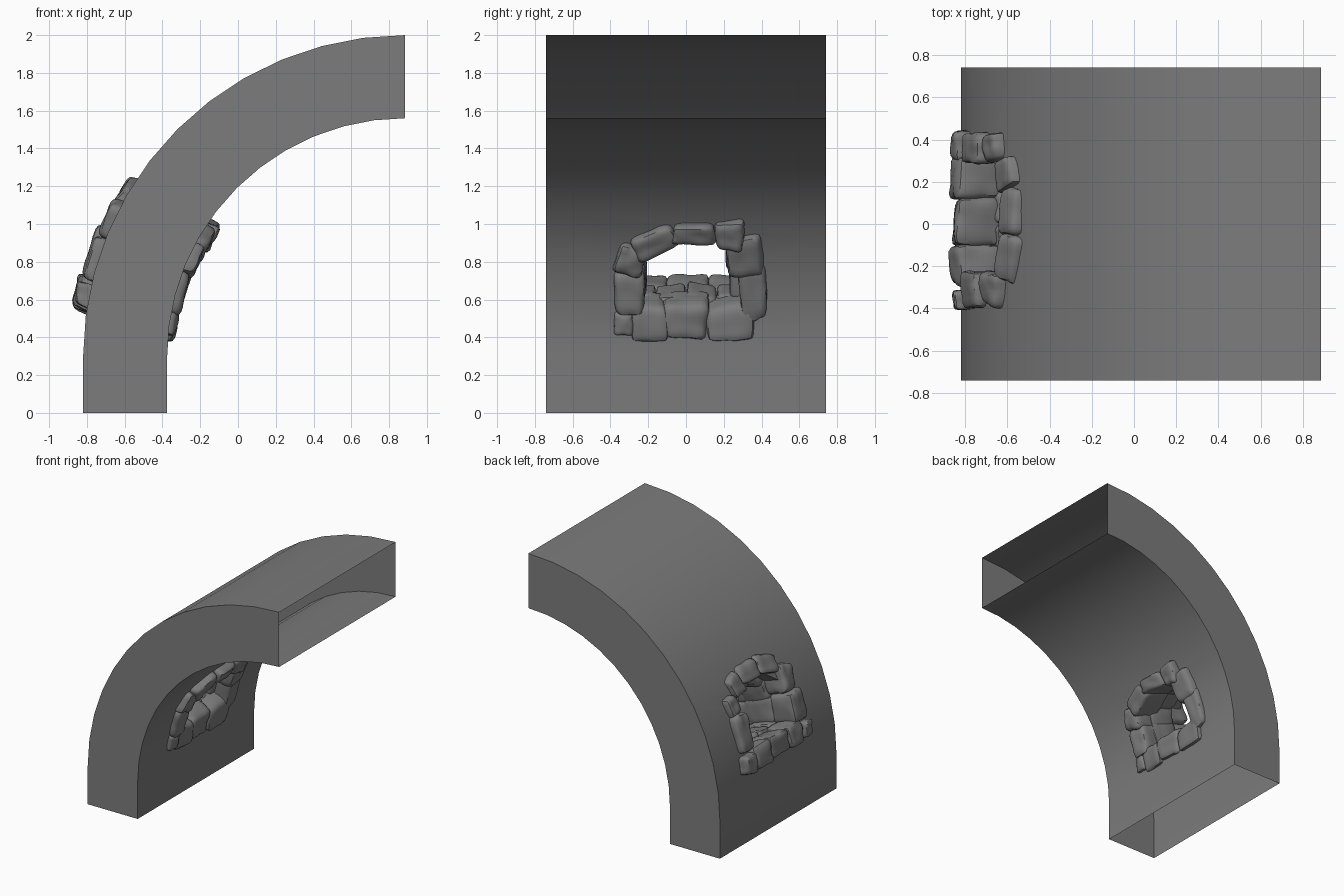
import bpy, bmesh, math, random
from mathutils import Vector, noise

if "Cube" in bpy.data.objects:
    bpy.data.objects.remove(bpy.data.objects["Cube"])

random.seed(4)
grey = bpy.data.materials.new("stone grey")
grey.diffuse_color = (0.2, 0.2, 0.2, 1)
grey.use_nodes = True
grey.node_tree.nodes["Principled BSDF"].inputs["Base Color"].default_value = grey.diffuse_color

CX, CZ = 0.885, 0.3          # centre of the vault curve
R_OUT, R_IN, HALF = 1.705, 1.26, 0.74
TILT = math.radians(19.5)    # direction of the window tunnel
U = Vector((-math.cos(TILT), 0, math.sin(TILT)))
V = Vector((math.sin(TILT), 0, math.cos(TILT)))
W = Vector((0, 1, 0))


def place(w, v, r):
    return Vector((CX, 0, CZ)) + W * w + V * v + U * r


def add_object(name, bm, angle):
    bmesh.ops.recalc_face_normals(bm, faces=bm.faces)
    mesh = bpy.data.meshes.new(name)
    for f in bm.faces:
        f.smooth = True
    bm.to_mesh(mesh)
    bm.free()
    mesh.set_sharp_from_angle(angle=math.radians(angle))
    mesh.materials.append(grey)
    ob = bpy.data.objects.new(name, mesh)
    bpy.context.collection.objects.link(ob)
    return ob


def prism(name, near, far):
    bm = bmesh.new()
    a = [bm.verts.new(p) for p in near]
    b = [bm.verts.new(p) for p in far]
    n = len(a)
    bm.faces.new(a)
    bm.faces.new(b[::-1])
    for i in range(n):
        bm.faces.new((a[i], b[i], b[(i + 1) % n], a[(i + 1) % n]))
    return add_object(name, bm, 30)


# Curved wall: straight foot and quarter-circle vault
def arc(r, z_r):
    pts = [(CX - r, 0)]
    for i in range(13):
        t = math.radians(7.5 * i)
        pts.append((CX - r * math.cos(t), CZ + z_r * math.sin(t)))
    return pts


profile = arc(R_OUT, 1.70) + arc(R_IN, R_IN)[::-1]
wall = prism("curved_wall", [(x, -HALF, z) for x, z in profile],
             [(x, HALF, z) for x, z in profile])

# Window opening cut through the wall
outline = [(-0.28, -0.22), (0.29, -0.22), (0.31, 0.12), (0.2, 0.26),
           (-0.12, 0.26), (-0.28, 0.13)]
cutter = prism("window_cutter", [place(w, v, 1.0) for w, v in outline],
               [place(w, v, 2.0) for w, v in outline])
cutter.hide_render = True
mod = wall.modifiers.new("window", 'BOOLEAN')
mod.object = cutter
mod.operation = 'DIFFERENCE'
mod.solver = 'EXACT'
bpy.context.view_layer.update()
cut = bpy.data.meshes.new_from_object(
    wall.evaluated_get(bpy.context.evaluated_depsgraph_get()))
wall.modifiers.clear()
bpy.data.objects.remove(cutter)

# The foot and the crown end are open
bm = bmesh.new()
bm.from_mesh(cut)
ends = [f for f in bm.faces if all(v.co.z < 1e-4 for v in f.verts)
        or all(v.co.x > CX - 1e-4 for v in f.verts)]
bmesh.ops.delete(bm, geom=ends, context='FACES')
bm.to_mesh(cut)
bm.free()
cut.set_sharp_from_angle(angle=math.radians(30))
wall.data = cut


# Rounded, slightly lumpy stone
def stone(name, w, v, r, sw, sv, sr, turn=0, lean=0):
    bm = bmesh.new()
    bmesh.ops.create_cube(bm, size=2)
    bmesh.ops.subdivide_edges(bm, edges=bm.edges[:], cuts=7, use_grid_fill=True)
    seed = Vector([random.uniform(0, 50) for _ in range(3)])
    taper = [random.uniform(-0.09, 0.09) for _ in range(6)]
    ct, st = math.cos(math.radians(turn)), math.sin(math.radians(turn))
    for vert in bm.verts:
        p = vert.co.copy()
        p /= sum(abs(c) ** 7 for c in p) ** (1 / 7)
        p *= 1 + 0.09 * noise.noise(p * 1.3 + seed)
        x = p.x * (1 + taper[0] * p.y + taper[1] * p.z) * sw / 2
        y = p.y * (1 + taper[2] * p.x + taper[3] * p.z) * sv / 2
        z = p.z * (1 + taper[4] * p.x + taper[5] * p.y) * sr / 2 + lean * y
        vert.co = place(w + x * ct - y * st, v + x * st + y * ct, r + z)
    add_object(name, bm, 40)


# Stone rings: across, up, width, height, turn
inner = [(-.33, -.25, .10, .13, 0), (-.195, -.25, .18, .21, 0), (0, -.235, .24, .20, 0),
         (.235, -.245, .24, .20, 4), (-.30, -.085, .16, .24, 0), (-.295, .10, .15, .17, -15),
         (-.165, .205, .25, .14, 26), (.04, .26, .22, .12, -2), (.23, .25, .16, .17, 0),
         (.31, .12, .20, .24, 6), (.355, -.08, .14, .30, 3)]
middle = [(-.24, -.22, .16, .17, 5), (-.08, -.22, .16, .16, 0), (.08, -.22, .17, .17, -4),
          (.24, -.22, .16, .17, 0), (-.29, -.06, .16, .19, 4), (-.28, .11, .16, .18, -10),
          (-.16, .245, .2, .15, 25), (.03, .28, .2, .14, 0), (.21, .25, .18, .16, -20),
          (.30, .11, .16, .18, 6), (.31, -.07, .16, .19, 0)]
outer = [(-.36, -.26, .09, .13, 0), (-.20, -.245, .20, .18, 0), (.01, -.245, .23, .17, 0),
         (.22, -.25, .20, .18, 0), (.37, -.27, .14, .15, 8), (-.31, -.06, .17, .23, 0),
         (-.31, .16, .16, .21, 8), (-.16, .32, .23, .15, 18), (.06, .34, .22, .14, 0),
         (.24, .30, .15, .18, -15), (.36, .18, .13, .15, -8), (.36, -.03, .14, .28, 0)]

for i, (w, v, sw, sv, turn) in enumerate(inner):
    surf = math.sqrt(R_IN ** 2 - v * v)
    stick = 0.055 + 0.07 * v
    stone(f"inner_stone_{i + 1}", w, v, surf + 0.08 - stick / 2, sw, sv,
          0.16 + stick, turn, -v / surf)
for i, (w, v, sw, sv, turn) in enumerate(middle):
    stone(f"lining_stone_{i + 1}", w, v, 1.45, sw, sv, 0.24, turn)
for i, (w, v, sw, sv, turn) in enumerate(outer):
    surf = math.sqrt(R_OUT ** 2 - v * v)
    stick = 0.055 - 0.06 * v
    stone(f"outer_stone_{i + 1}", w, v, surf - 0.08 + stick / 2, sw, sv,
          0.16 + stick, turn, -v / surf)
